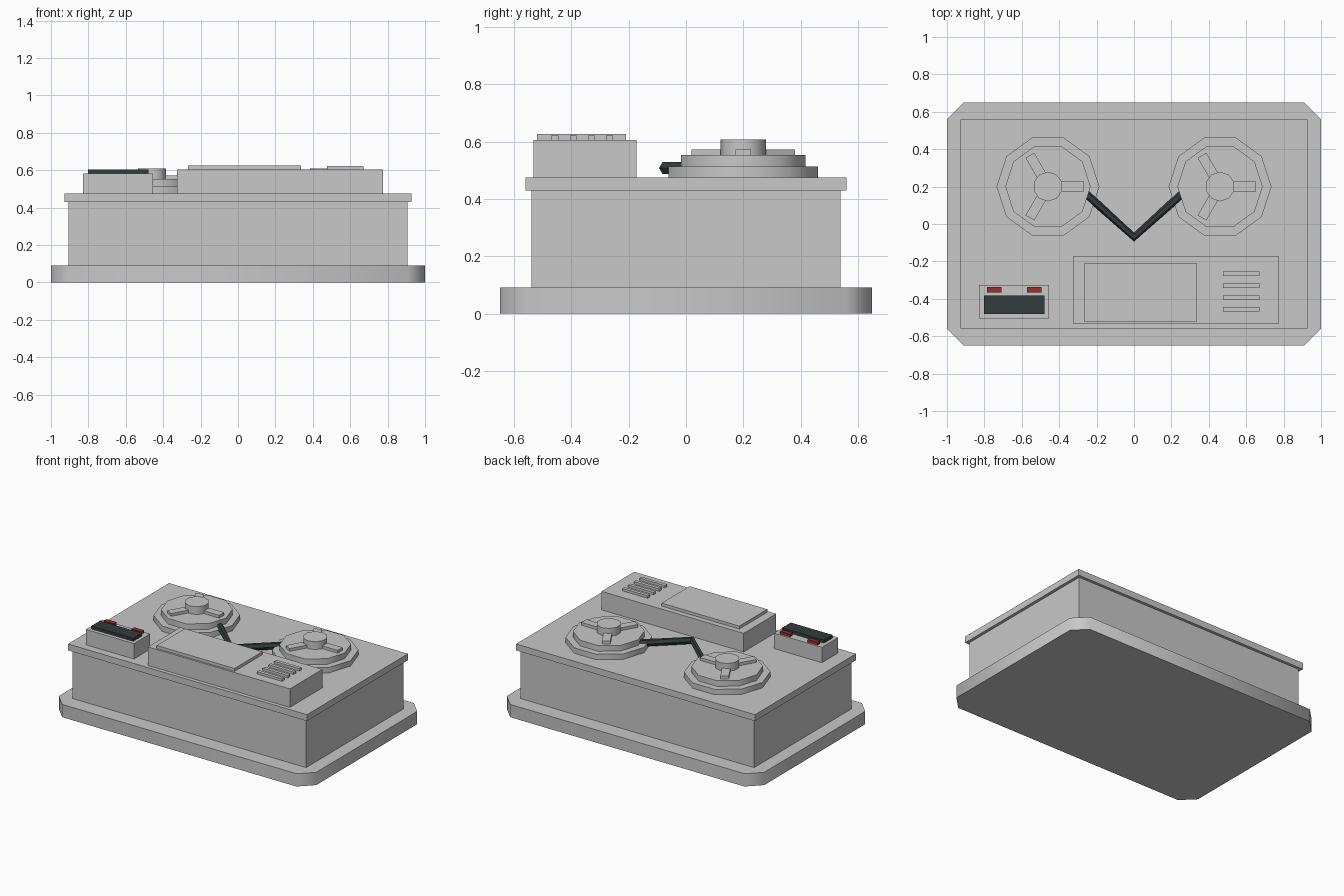
import bpy, bmesh, math
from mathutils import Vector

if "Cube" in bpy.data.objects:
    bpy.data.objects.remove(bpy.data.objects["Cube"])


def material(name, rgb):
    m = bpy.data.materials.new(name)
    m.diffuse_color = (*rgb, 1)
    m.use_nodes = True
    m.node_tree.nodes["Principled BSDF"].inputs["Base Color"].default_value = m.diffuse_color
    return m


GREY = material("light_grey", (0.58, 0.58, 0.58))
BLACK = material("dark_slate", (0.034, 0.046, 0.046))
RED = material("button_red", (0.31, 0.03, 0.03))


def finish(name, bm, mat, smooth=False):
    bmesh.ops.recalc_face_normals(bm, faces=bm.faces)
    me = bpy.data.meshes.new(name)
    bm.to_mesh(me)
    bm.free()
    me.materials.append(mat)
    ob = bpy.data.objects.new(name, me)
    bpy.context.collection.objects.link(ob)
    if smooth:
        bpy.ops.object.select_all(action='DESELECT')
        ob.select_set(True)
        bpy.context.view_layer.objects.active = ob
        bpy.ops.object.shade_smooth_by_angle(angle=math.radians(50))
    return ob


def prism(name, outline, z0, z1, mat=GREY, smooth=False):
    """Extrude a closed outline from z0 to z1."""
    bm = bmesh.new()
    low = [bm.verts.new((x, y, z0)) for x, y in outline]
    top = [bm.verts.new((x, y, z1)) for x, y in outline]
    bm.faces.new(low[::-1])
    bm.faces.new(top)
    n = len(low)
    for i in range(n):
        j = (i + 1) % n
        bm.faces.new((low[i], low[j], top[j], top[i]))
    return finish(name, bm, mat, smooth)


def box(name, x0, x1, y0, y1, z0, z1, mat=GREY):
    return prism(name, [(x0, y0), (x1, y0), (x1, y1), (x0, y1)], z0, z1, mat)


def disc(name, cx, cy, r, z0, z1, turn=0.0):
    pts = [(cx + r * math.cos(turn + i * math.tau / 10),
            cy + r * math.sin(turn + i * math.tau / 10)) for i in range(10)]
    return prism(name, pts, z0, z1, GREY, True)


# Case: chamfered base, body and overhanging deck
X, Y, C = 1.0, 0.65, 0.09
prism("base_plate", [(-X + C, -Y), (X - C, -Y), (X, -Y + C), (X, Y - C),
                     (X - C, Y), (-X + C, Y), (-X, Y - C), (-X, -Y + C)],
      0, 0.09, GREY, True)
box("body", -0.907, 0.907, -0.54, 0.54, 0.09, 0.43)
box("deck", -0.928, 0.928, -0.56, 0.56, 0.43, 0.475)

# Reels with three spokes each, both turned the same way
for side, cx in (("left", -0.46), ("right", 0.46)):
    cy = 0.2
    disc(side + "_reel_lower", cx, cy, 0.275, 0.475, 0.513)
    disc(side + "_reel_upper", cx, cy, 0.228, 0.513, 0.553)
    disc(side + "_reel_hub", cx, cy, 0.079, 0.553, 0.608, math.pi / 2)
    for k in range(3):
        a = k * math.tau / 3
        u, v = Vector((math.cos(a), math.sin(a))), Vector((-math.sin(a), math.cos(a)))
        c = Vector((cx, cy))
        pts = [c + u * r + v * w for r, w in
               ((0.05, -0.027), (0.193, -0.027), (0.193, 0.027), (0.05, 0.027))]
        prism(f"{side}_reel_spoke_{k + 1}", [p[:] for p in pts], 0.553, 0.573)

# Tape: six-sided tube bent in a V between the reels
bm = bmesh.new()
rings = []
for (px, py), (nx, ny) in (((-0.3, 0.2), (0.669, 0.743)),
                           ((0, -0.07), (0, 1)),
                           ((0.3, 0.2), (-0.669, 0.743))):
    ring = []
    for i in range(6):
        a = i * math.tau / 6
        d = 0.024 * math.cos(a)
        ring.append(bm.verts.new((px + nx * d, py + ny * d, 0.508 + 0.024 * math.sin(a))))
    rings.append(ring)
for r0, r1 in zip(rings, rings[1:]):
    for i in range(6):
        j = (i + 1) % 6
        bm.faces.new((r0[i], r0[j], r1[j], r1[i]))
bm.faces.new(rings[0])
bm.faces.new(rings[-1])
finish("tape_path", bm, BLACK)

# Front console with raised panel and grille slats
box("console", -0.327, 0.776, -0.533, -0.173, 0.475, 0.605)
box("console_panel", -0.267, 0.337, -0.52, -0.21, 0.605, 0.626)
for k in range(4):
    y = -0.267 - k * 0.0633
    box(f"grille_slat_{k + 1}", 0.476, 0.672, y - 0.012, y + 0.012, 0.605, 0.622)

# Small control box with dark pad and two red buttons
box("control_box", -0.828, -0.455, -0.505, -0.325, 0.475, 0.583)
box("control_pad", -0.803, -0.478, -0.48, -0.383, 0.583, 0.604, BLACK)
for k, x in enumerate((-0.747, -0.533)):
    box(f"red_button_{k + 1}", x - 0.039, x + 0.039, -0.366, -0.336, 0.583, 0.602, RED)
